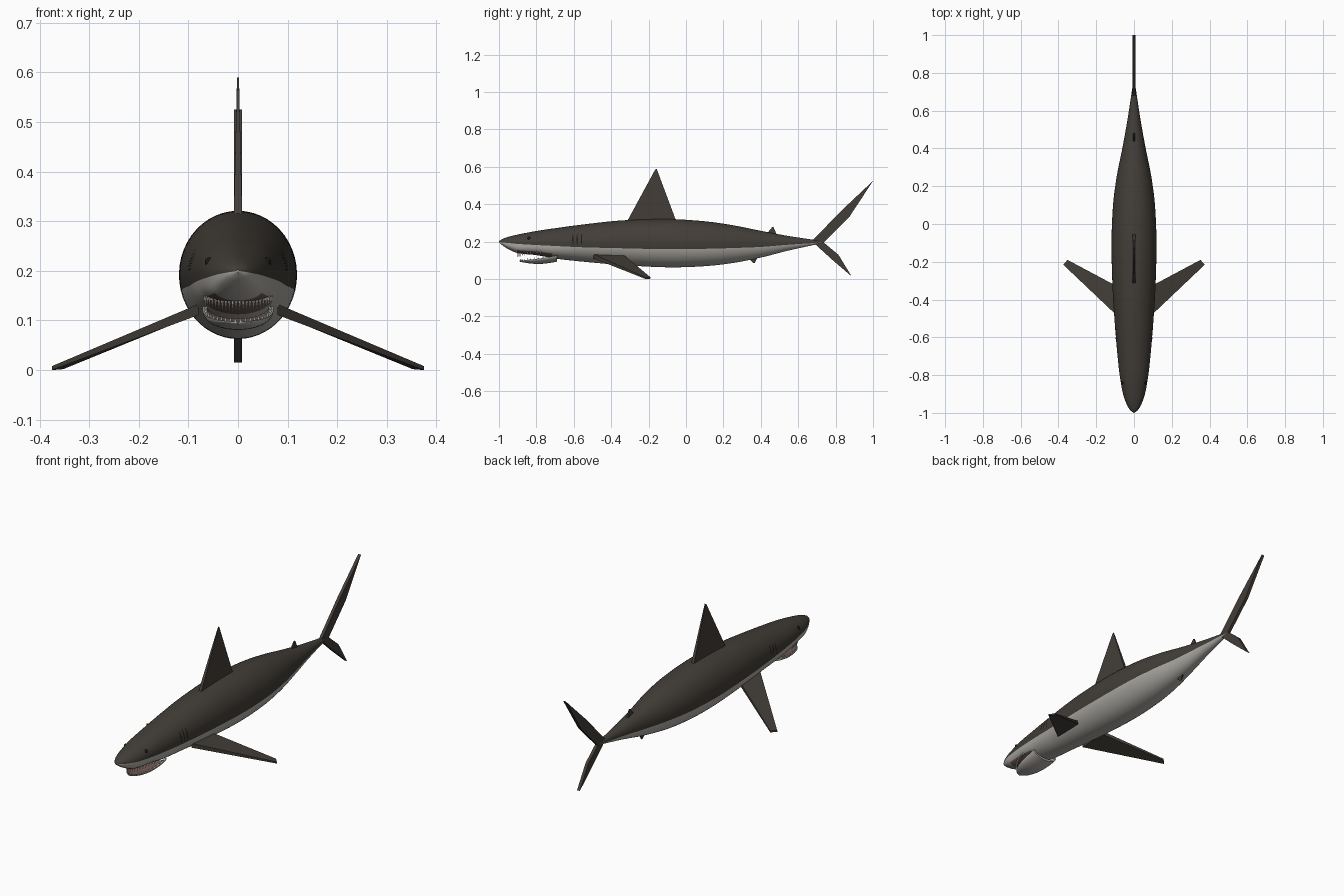
import bpy, bmesh, math
from mathutils import Vector, Matrix

cube = bpy.data.objects.get("Cube")
if cube:
    bpy.data.objects.remove(cube)


def material(name, rgb):
    m = bpy.data.materials.new(name)
    m.use_nodes = True
    col = (*rgb, 1)
    m.diffuse_color = col
    bsdf = m.node_tree.nodes["Principled BSDF"]
    bsdf.inputs["Base Color"].default_value = col
    bsdf.inputs["Roughness"].default_value = 0.7
    return m


DARK = material("dark grey brown", (0.055, 0.047, 0.039))
PALE = material("pale belly grey", (0.42, 0.41, 0.38))
BLACK = material("eye black", (0.01, 0.01, 0.01))
MOUTH = material("mouth dusky pink", (0.16, 0.10, 0.09))
TOOTH = material("tooth ivory", (0.65, 0.63, 0.57))


def finish(name, bm, mats, smooth=False):
    bmesh.ops.recalc_face_normals(bm, faces=bm.faces)
    mesh = bpy.data.meshes.new(name)
    bm.to_mesh(mesh)
    bm.free()
    for m in mats:
        mesh.materials.append(m)
    ob = bpy.data.objects.new(name, mesh)
    bpy.context.collection.objects.link(ob)
    if smooth:
        bpy.ops.object.select_all(action='DESELECT')
        ob.select_set(True)
        bpy.context.view_layer.objects.active = ob
        bpy.ops.object.shade_smooth_by_angle(angle=math.radians(40))
    return ob


# Body stations: y, half width, top z, bottom z, colour line z
STATIONS = [
    (-1.0, 0.002, 0.202, 0.198, 0.200), (-0.985, 0.021, 0.213, 0.183, 0.197),
    (-0.95, 0.041, 0.226, 0.160, 0.193), (-0.9, 0.058, 0.238, 0.139, 0.188),
    (-0.8, 0.076, 0.257, 0.128, 0.182), (-0.7, 0.087, 0.272, 0.110, 0.177),
    (-0.55, 0.100, 0.292, 0.093, 0.170), (-0.35, 0.113, 0.313, 0.076, 0.165),
    (-0.1, 0.119, 0.321, 0.063, 0.160), (0.1, 0.111, 0.309, 0.069, 0.162),
    (0.25, 0.092, 0.288, 0.086, 0.166), (0.4, 0.062, 0.258, 0.115, 0.172),
    (0.55, 0.035, 0.230, 0.153, 0.184), (0.72, 0.009, 0.205, 0.190, 0.195)]


def station(y):
    """Smooth interpolation between stations."""
    i = 0
    while i < len(STATIONS) - 2 and STATIONS[i + 1][0] < y:
        i += 1
    s = [STATIONS[max(0, min(len(STATIONS) - 1, i + k))] for k in (-1, 0, 1, 2)]
    span = s[2][0] - s[1][0]
    t = (y - s[1][0]) / span
    out = []
    for c in range(1, 5):
        m1 = (s[2][c] - s[0][c]) / (s[2][0] - s[0][0]) * span
        m2 = (s[3][c] - s[1][c]) / (s[3][0] - s[1][0]) * span
        out.append((2*t**3 - 3*t*t + 1) * s[1][c] + (t**3 - 2*t*t + t) * m1
                   + (3*t*t - 2*t**3) * s[2][c] + (t**3 - t*t) * m2)
    return out


def boxiness(y):
    """The underside of the head is flatter than the rest."""
    return 0.65 + 0.35 * max(0, min(1, (y + 0.75) / 0.2))


def skin(y, a, grow=0.0):
    """Point on the body surface at angle a around the section."""
    w, top, bot, _ = station(y)
    s = math.sin(a)
    if s < 0:
        s = -abs(s) ** boxiness(y)
    return Vector(((w + grow) * math.cos(a), y,
                   (top + bot) / 2 + ((top - bot) / 2 + grow) * s))


def line_angle(y):
    """Angle at which the dark back meets the pale belly."""
    _, top, bot, line = station(y)
    r = max(-0.9, min(0.9, (2 * line - top - bot) / (top - bot)))
    return math.asin(r) if r > 0 else -math.asin(abs(r) ** (1 / boxiness(y)))


# Body: rings lofted from nose to tail, split exactly on the colour line
UP, LOW, RINGS = 28, 22, 110
bm = bmesh.new()
rings = []
for i in range(RINGS + 1):
    y = -1 + 1.72 * (i / RINGS) ** 1.35
    a0 = line_angle(y)
    angles = [a0 + (math.pi - 2 * a0) * k / UP for k in range(UP)]
    angles += [math.pi - a0 + (math.pi + 2 * a0) * k / LOW for k in range(LOW)]
    rings.append([bm.verts.new(skin(y, a)) for a in angles])
n = UP + LOW
for r, q in zip(rings, rings[1:]):
    for k in range(n):
        f = bm.faces.new((r[k], r[(k + 1) % n], q[(k + 1) % n], q[k]))
        c = f.calc_center_median()
        f.material_index = 0 if k < UP else 1
        if -0.9 < c.y < -0.72 and abs(k + 0.5 - UP - LOW / 2) < LOW * 0.3:
            f.material_index = 2
bm.faces.new(rings[0]).material_index = 1
bm.faces.new(rings[-1])
finish("body", bm, [DARK, PALE, MOUTH], True)

# Lower jaw: shallow open bowl, pale outside and mouth colour inside
JAW_BACK, JAW_LEN, SEG = -0.69, 0.2, 16
bm = bmesh.new()


def jaw_section(t):
    """Half width, y, rim z and bottom z; t is 0 at the hinge, 1 at the tip."""
    w = 0.072 * math.sqrt(max(0.002, 1 - t ** 2.4))
    return w, JAW_BACK - JAW_LEN * t, 0.128 - 0.030 * t ** 0.7, 0.093 - 0.012 * math.sin(math.pi * t)


loops = []
for i in range(21):
    w, y, rim, bot = jaw_section(math.sin(i / 20 * math.pi / 2))
    outer = [(w * math.cos(a), y, rim - (rim - bot) * math.sin(a))
             for a in (math.pi * k / SEG for k in range(SEG + 1))]
    inner = [(x * 0.86, y, rim - (rim - z) * 0.7) for x, _, z in reversed(outer)]
    loops.append([bm.verts.new(p) for p in outer + inner])
n = len(loops[0])
for r, q in zip(loops, loops[1:]):
    for k in range(n):
        f = bm.faces.new((r[k], r[(k + 1) % n], q[(k + 1) % n], q[k]))
        f.material_index = 1 if SEG < k < n - 1 else 0
bm.faces.new(loops[0])
bm.faces.new(loops[-1])
finish("lower_jaw", bm, [PALE, MOUTH], True)

# Teeth: rows of small pointed cones


def tooth(bm, base, length, up):
    turn = Matrix.Identity(4) if up else Matrix.Rotation(math.pi, 4, 'X')
    shift = Vector((0, 0, length / 2 if up else -length / 2))
    bmesh.ops.create_cone(bm, segments=5, radius1=0.0036, radius2=0, depth=length,
                          cap_ends=True, matrix=Matrix.Translation(base + shift) @ turn)


upper, lower = bmesh.new(), bmesh.new()
for side in (-1, 1):
    for k in range(11):
        t = 0.05 + 0.087 * k
        y = -0.76 - 0.14 * math.cos(t * math.pi / 2)
        a = -math.acos(0.84 * math.sin(t * math.pi / 2))
        p = skin(y, a)
        tooth(upper, Vector((side * p.x, y, p.z + 0.004)), 0.024, False)
        w, y, rim, _ = jaw_section(math.cos(t * math.pi / 2))
        tooth(lower, Vector((side * w * 0.92, y + 0.003, rim - 0.003)), 0.014, True)
finish("upper_teeth", upper, [TOOTH])
finish("lower_teeth", lower, [TOOTH])


# Fins: flat slabs with straight edges
def slab(name, points, offsets):
    bm = bmesh.new()
    a = [bm.verts.new(Vector(p) + Vector(o)) for p, o in zip(points, offsets)]
    b = [bm.verts.new(Vector(p) - Vector(o)) for p, o in zip(points, offsets)]
    bm.faces.new(a)
    bm.faces.new(b[::-1])
    for k in range(len(a)):
        j = (k + 1) % len(a)
        bm.faces.new((a[k], b[k], b[j], a[j]))
    finish(name, bm, [DARK])


def upright_fin(name, outline, thick):
    slab(name, [(0, y, z) for y, z in outline], [(t, 0, 0) for t in thick])


upright_fin("dorsal_fin", [(-0.325, 0.29), (-0.165, 0.585), (-0.157, 0.59), (-0.045, 0.29)],
            [0.009, 0.002, 0.002, 0.009])
upright_fin("second_dorsal_fin", [(0.425, 0.235), (0.463, 0.28), (0.468, 0.278), (0.49, 0.225)],
            [0.006, 0.002, 0.002, 0.006])
upright_fin("anal_fin", [(0.32, 0.125), (0.36, 0.085), (0.367, 0.085), (0.39, 0.13)],
            [0.006, 0.002, 0.002, 0.006])
upright_fin("tail_upper_lobe", [(0.67, 0.20), (0.83, 0.365), (1.0, 0.525), (0.875, 0.335), (0.73, 0.19)],
            [0.008] * 5)
upright_fin("tail_lower_lobe", [(0.67, 0.205), (0.78, 0.105), (0.885, 0.015), (0.815, 0.13), (0.725, 0.205)],
            [0.008] * 5)

for side, label in ((1, "left"), (-1, "right")):
    # Pectoral fin
    slab(label + "_pectoral_fin",
         [(side * x, y, z) for x, y, z in ((0.08, -0.495, 0.122), (0.375, -0.215, 0.004),
                                           (0.352, -0.19, 0.006), (0.08, -0.335, 0.122))],
         [(0, 0, t) for t in (0.011, 0.004, 0.004, 0.009)])

    # Eye
    bm = bmesh.new()
    bmesh.ops.create_uvsphere(bm, u_segments=16, v_segments=10, radius=0.009)
    p = skin(-0.84, 0.48)
    bmesh.ops.transform(bm, verts=bm.verts, matrix=Matrix.Translation((side * (p.x - 0.004), p.y, p.z)))
    finish(label + "_eye", bm, [BLACK], True)

    # Gill slits: thin strips following the skin
    bm = bmesh.new()
    for y in (-0.605, -0.582, -0.559):
        pairs = []
        for k in range(9):
            a = -0.1 + 0.65 * k / 8
            half = 0.0035 * math.sin(math.pi * (k + 0.5) / 9)
            pairs.append([bm.verts.new(Vector((side * q.x, q.y, q.z)))
                          for q in (skin(y - half, a, 0.0015), skin(y + half, a, 0.0015))])
        for (a, b), (c, d) in zip(pairs, pairs[1:]):
            bm.faces.new((a, b, d, c) if side > 0 else (a, c, d, b))
    finish(label + "_gill_slits", bm, [BLACK])
